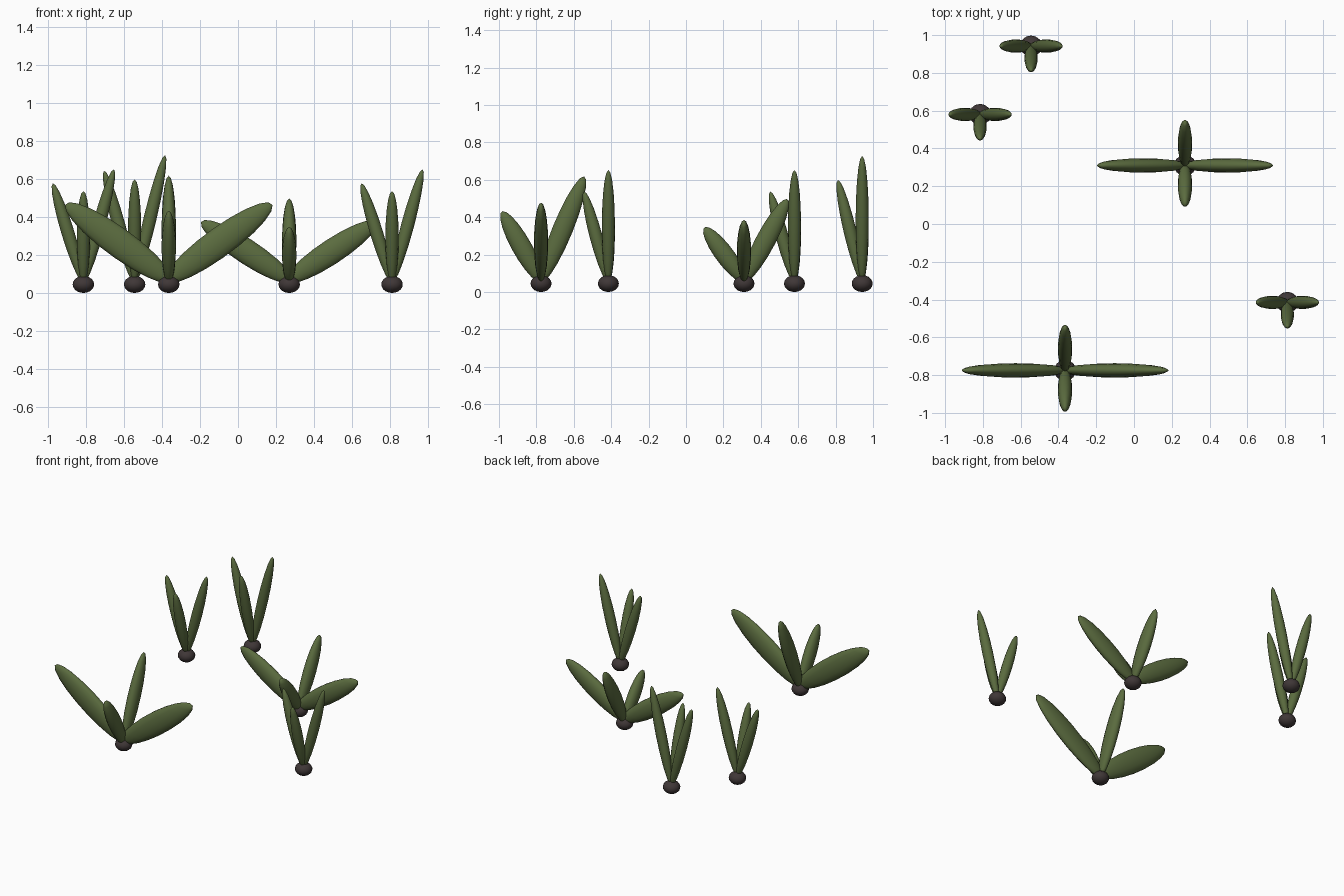
import bpy
import bmesh
from mathutils import Vector, Matrix

if "Cube" in bpy.data.objects:
    bpy.data.objects.remove(bpy.data.objects["Cube"])


def material(name, color):
    m = bpy.data.materials.new(name)
    m.diffuse_color = (*color, 1)
    m.use_nodes = True
    m.node_tree.nodes["Principled BSDF"].inputs["Base Color"].default_value = m.diffuse_color
    return m


GREEN = material("leaf_green", (0.105, 0.15, 0.05))
BROWN = material("bulb_brown", (0.05, 0.038, 0.038))


def ellipsoid(name, matrix, mat, segments=14, rings=10):
    bm = bmesh.new()
    bmesh.ops.create_uvsphere(bm, u_segments=segments, v_segments=rings, radius=1)
    bmesh.ops.transform(bm, matrix=matrix, verts=bm.verts)
    bmesh.ops.recalc_face_normals(bm, faces=bm.faces)
    for f in bm.faces:
        f.smooth = True
    me = bpy.data.meshes.new(name)
    bm.to_mesh(me)
    bm.free()
    me.materials.append(mat)
    ob = bpy.data.objects.new(name, me)
    bpy.context.collection.objects.link(ob)
    return ob


def leaf(name, base, direction, reach, top, wide, thin):
    # sheared ellipsoid from the bulb to the tip, stretched along its lean
    d = Vector((*direction, 0))
    root = Vector((*base, 0.05))
    axis = (d * reach + Vector((0, 0, top - 0.05))) / 2
    across = d * wide - Vector((0, 0, min(0.012, wide * 0.25)))
    side = Vector((-d.y, d.x, 0)) * thin
    m = Matrix.Identity(4)
    for i, v in enumerate((across, side, axis, root + axis)):
        m.col[i] = (*v, 1 if i == 3 else 0)
    ellipsoid(name, m, GREEN)


def bulb(name, base):
    m = Matrix.Translation((*base, 0.045)) @ Matrix.Diagonal((0.058, 0.056, 0.045, 1))
    ellipsoid(name, m, BROWN)


RIGHT, LEFT, FRONT, BACK = (1, 0), (-1, 0), (0, -1), (0, 1)

# upright three-leaf sprouts: position and height factor
for n, (base, k) in enumerate([((-0.815, 0.58), 1), ((-0.545, 0.942), 1.115), ((0.812, -0.415), 1)]):
    bulb(f"sprout_bulb_{n}", base)
    leaf(f"sprout_right_leaf_{n}", base, RIGHT, 0.161, 0.652 * k, 0.034, 0.035)
    leaf(f"sprout_left_leaf_{n}", base, LEFT, 0.161, 0.578 * k, 0.034, 0.035)
    leaf(f"sprout_front_leaf_{n}", base, FRONT, 0.13, 0.537 * k, 0.034, 0.035)

# spreading four-leaf plants: position, side reach, side width, height factor
for n, (base, reach, wide, k) in enumerate([((-0.365, -0.775), 0.525, 0.115, 1),
                                            ((0.27, 0.31), 0.446, 0.1, 0.805)]):
    bulb(f"plant_bulb_{n}", base)
    leaf(f"plant_right_leaf_{n}", base, RIGHT, reach, 0.478 * k, wide, 0.038)
    leaf(f"plant_left_leaf_{n}", base, LEFT, reach, 0.478 * k, wide, 0.038)
    leaf(f"plant_front_leaf_{n}", base, FRONT, 0.206, 0.432 * k, 0.055, 0.038)
    leaf(f"plant_back_leaf_{n}", base, BACK, 0.23, 0.618 * k, 0.055, 0.038)
